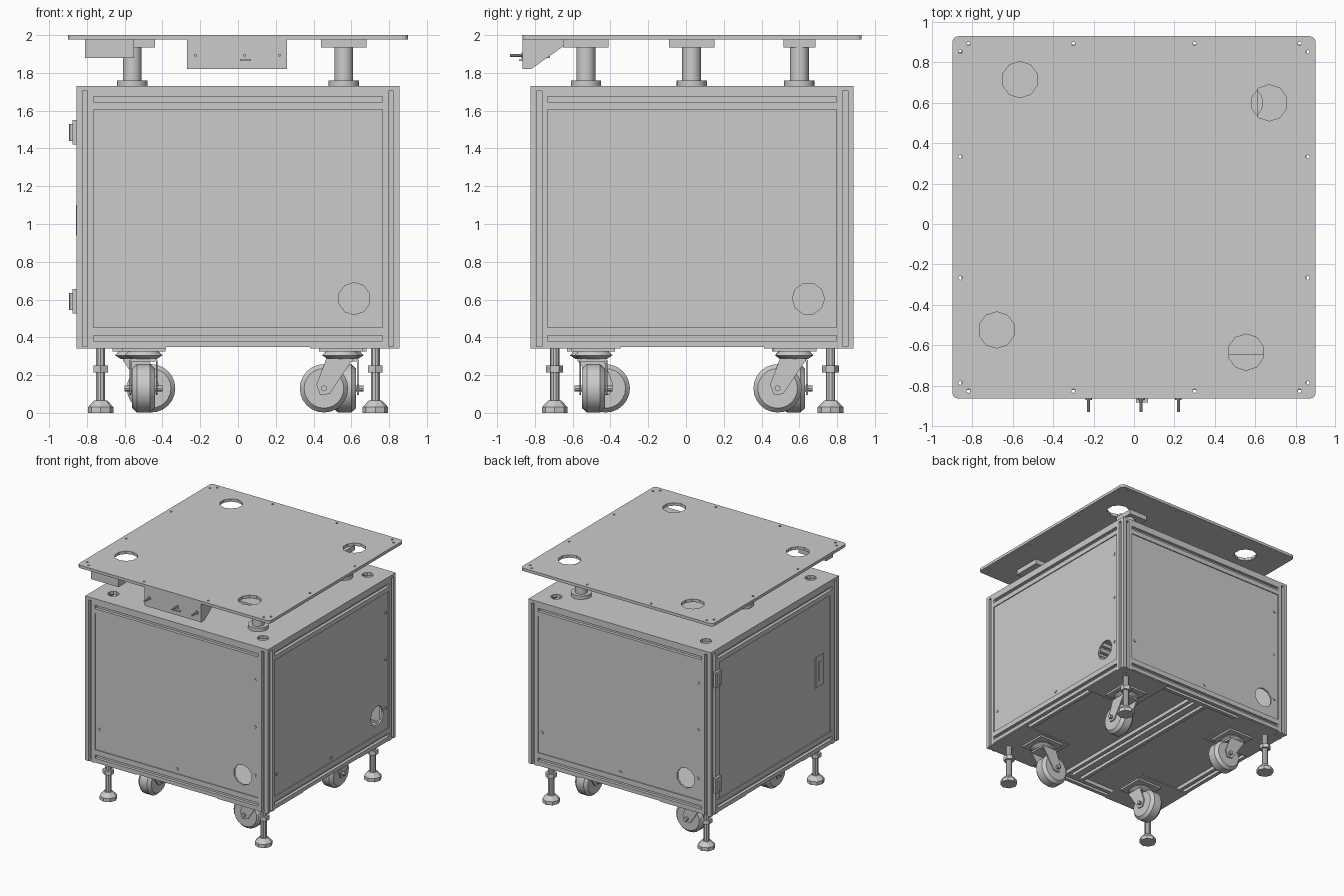
import bpy, bmesh, math
from mathutils import Matrix, Vector

if "Cube" in bpy.data.objects:
    bpy.data.objects.remove(bpy.data.objects["Cube"], do_unlink=True)

CY = 0.033     # cabinet centre in y
HALF = 0.855   # cabinet half width
BAR = 0.09     # profile bar width

metal = bpy.data.materials.new("light_grey_metal")
metal.use_nodes = True
metal.diffuse_color = (0.6, 0.6, 0.6, 1)
metal.node_tree.nodes["Principled BSDF"].inputs["Base Color"].default_value = (0.6, 0.6, 0.6, 1)


def finish(name, bm, matrix=None):
    if matrix is not None:
        bm.transform(matrix)
    bmesh.ops.recalc_face_normals(bm, faces=bm.faces)
    mesh = bpy.data.meshes.new(name)
    bm.to_mesh(mesh)
    bm.free()
    mesh.materials.append(metal)
    ob = bpy.data.objects.new(name, mesh)
    bpy.context.collection.objects.link(ob)
    return ob


def box(name, lo, hi, matrix=None):
    lo, hi = Vector(lo), Vector(hi)
    bm = bmesh.new()
    bmesh.ops.create_cube(bm, size=1)
    bm.transform(Matrix.Translation((lo + hi) / 2) @ Matrix.Diagonal((*(hi - lo), 1)))
    return finish(name, bm, matrix)


def prism(name, points, length, matrix=None):
    """Outline in the xy plane, extruded along z and centred there."""
    bm = bmesh.new()
    face = bm.faces.new([bm.verts.new((x, y, -length / 2)) for x, y in points])
    ext = bmesh.ops.extrude_face_region(bm, geom=[face])["geom"]
    bmesh.ops.translate(bm, vec=(0, 0, length),
                        verts=[v for v in ext if isinstance(v, bmesh.types.BMVert)])
    return finish(name, bm, matrix)


def lathe(name, rings, sides, matrix=None):
    """Stack of closed cones, each (bottom radius, top radius, z0, z1)."""
    bm = bmesh.new()
    for r0, r1, z0, z1 in rings:
        bmesh.ops.create_cone(bm, cap_ends=True, segments=sides, radius1=r0, radius2=r1, depth=z1 - z0,
                              matrix=Matrix.Translation((0, 0, (z0 + z1) / 2)))
    ob = finish(name, bm, matrix)
    if sides > 8:
        for o in bpy.context.selected_objects:
            o.select_set(False)
        ob.select_set(True)
        bpy.context.view_layer.objects.active = ob
        bpy.ops.object.shade_smooth_by_angle(angle=math.radians(31))
    return ob


TURN = {"Z": Matrix(), "X": Matrix.Rotation(math.pi / 2, 4, "Y"), "Y": Matrix.Rotation(math.pi / 2, 4, "X")}


def cut_hole(ob, center, radius, axis="Z", sides=10):
    """Round opening through a sheet along one axis."""
    cutter = lathe("hole_cutter", [(radius, radius, -0.08, 0.08)], sides,
                   Matrix.Translation(center) @ TURN[axis])
    cutter.hide_render = True
    mod = ob.modifiers.new("hole", "BOOLEAN")
    mod.operation, mod.solver, mod.object = "DIFFERENCE", "EXACT", cutter
    bpy.context.view_layer.objects.active = ob
    bpy.ops.object.modifier_apply(modifier=mod.name)
    bpy.data.objects.remove(cutter, do_unlink=True)


def slotted_bar(name, center, length, axis):
    """Square aluminium bar with a groove down each side."""
    h, g, d = BAR / 2, 0.014, 0.025
    side = [(-h, -h), (-g, -h), (-g, d - h), (g, d - h), (g, -h)]
    pts = []
    for k in range(4):
        for x, y in side:
            for _ in range(k):
                x, y = -y, x
            pts.append((x, y))
    return prism(name, pts, length, Matrix.Translation(center) @ TURN[axis])


def at(x, y, z, angle=0):
    return Matrix.Translation((x, y, z)) @ Matrix.Rotation(math.radians(angle), 4, "Z")


# Cabinet frame: corner posts and rails
edge = HALF - BAR / 2
inner = 2 * (HALF - BAR)
for sx in (-1, 1):
    for sy in (-1, 1):
        slotted_bar("corner_post", (sx * edge, CY + sy * edge, 1.025), 1.37, "Z")
for z, label in ((1.66, "top"), (0.395, "bottom")):
    for s in (-1, 1):
        slotted_bar(label + "_rail", (0, CY + s * edge, z), inner, "X")
        slotted_bar(label + "_rail", (s * edge, CY, z), inner, "Y")
for s in (-1, 1):
    slotted_bar("floor_beam", (s * BAR / 2, CY, 0.395), inner, "Y")

# Cabinet side sheets, angle 0 is the front
for name, angle in (("front_panel", 0), ("right_panel", 90), ("back_panel", 180), ("door", 270)):
    place = at(0, CY, 0, angle)
    panel = box(name, (-0.77, -0.847, 0.43), (0.77, -0.832, 1.625), place)
    for z in (0.44, 1.606):
        box("panel_edge_strip", (-0.77, -0.855, z), (0.77, -0.845, z + 0.012), place)
    if name == "door":
        continue
    cut_hole(panel, place @ Vector((0.615, -0.84, 0.605)), 0.085, "X" if angle == 90 else "Y")
    for x, z in ((0.73, 1.44), (0.73, 1.04), (0.73, 0.63), (-0.73, 0.63), (0, 0.49)):
        lathe("panel_screw", [(0.012, 0.012, 0, 0.006)], 8, place @ Matrix.Translation((x, -0.847, z)) @ TURN["Y"])

# Door trim, hinges and latch on the left-hand face
place = at(0, CY, 0, 270)
for s in (-1, 1):
    box("door_edge", (s * 0.755 - 0.015, -0.855, 0.46), (s * 0.755 + 0.015, -0.845, 1.61), place)
for z in (0.59, 1.485):
    box("hinge_leaf", (-0.82, -0.875, z - 0.065), (-0.745, -0.853, z + 0.065), place)
    lathe("hinge_pin", [(0.018, 0.018, z - 0.045, z + 0.045)], 8, place @ Matrix.Translation((-0.775, -0.877, 0)))
box("latch_plate", (0.55, -0.853, 0.89), (0.66, -0.845, 1.15), place)
box("latch_grip", (0.585, -0.858, 0.94), (0.625, -0.852, 1.10), place)

# Cabinet top and floor
top = box("cabinet_top", (-HALF, CY - HALF, 1.705), (HALF, CY + HALF, 1.73))
for sx in (-1, 1):
    for sy in (-1, 1):
        cut_hole(top, (sx * 0.70, CY + sy * 0.70, 1.72), 0.045)
box("cabinet_floor", (-0.80, CY - 0.80, 0.385), (0.80, CY + 0.80, 0.395))

# Levelling feet and corner gussets
for sx in (-1, 1):
    for sy in (-1, 1):
        place = at(sx * 0.727, 0.035 + sy * 0.73, 0)
        lathe("levelling_foot", [(0.068, 0.068, 0, 0.03), (0.068, 0.035, 0.03, 0.065)], 8, place)
        lathe("foot_rod", [(0.025, 0.025, 0.06, 0.36)], 10, place)
        lathe("foot_nut", [(0.045, 0.045, 0.215, 0.25)], 6, place)
        a, b = Vector((sx * 0.38, CY + sy * 0.38, 0.341)), Vector((sx * 0.85, CY + sy * 0.85, 0.351))
        box("corner_gusset", [min(p) for p in zip(a, b)], [max(p) for p in zip(a, b)])

# Swivel casters, each trailing towards its angle
for x, y, angle in ((0.545, -0.49, 180), (-0.50, -0.515, 90), (0.565, 0.575, 270), (-0.55, 0.57, 0)):
    place = at(x, y, 0, angle)
    box("caster_plate", (-0.115, -0.115, 0.325), (0.115, 0.115, 0.342), place)
    lathe("caster_swivel", [(0.07, 0.10, 0.285, 0.305), (0.10, 0.08, 0.305, 0.326)], 16, place)
    box("fork_bridge", (-0.06, -0.07, 0.272), (0.08, 0.07, 0.288), place)
    hub = place @ Matrix.Translation((0.09, 0, 0.13)) @ TURN["Y"]
    for s in (-1, 1):
        prism("fork_arm", [(-0.15, 0.15), (-0.01, 0.15), (0.04, 0.02), (0.02, -0.035), (-0.03, -0.03)],
              0.01, hub @ Matrix.Translation((0, 0, s * 0.07)))
    lathe("caster_wheel", [(0.105, 0.128, -0.06, -0.035), (0.128, 0.128, -0.035, 0.035),
                           (0.128, 0.105, 0.035, 0.06)], 24, hub)
    lathe("caster_axle", [(0.016, 0.016, -0.10, 0.10)], 8, hub)

# Three columns carrying the table
for x, y, pad_x, half in ((0.56, -0.53, 0.56, 0.12), (-0.56, 0.03, -0.56, 0.12), (0.56, 0.60, 0.53, 0.085)):
    lathe("column", [(0.08, 0.08, 1.73, 1.76), (0.05, 0.05, 1.76, 1.94)], 16, at(x, y, 0))
    box("column_pad", (pad_x - half, y - half, 1.935), (pad_x + half, y + half, 1.977))

# Table sheet with rounded corners and four cable openings
r, outline = 0.03, []
for k, (cx, cy) in enumerate(((0.87, 0.90), (-0.87, 0.90), (-0.87, -0.835), (0.87, -0.835))):
    for j in range(4):
        a = math.radians(90 * k + 30 * j)
        outline.append((cx + r * math.cos(a), cy + r * math.sin(a)))
table = prism("table_top", outline, 0.024, at(0, 0, 1.988))
for x, y in ((-0.565, 0.715), (0.67, 0.60), (-0.68, -0.525), (0.555, -0.635)):
    cut_hole(table, (x, y, 1.988), 0.09)
for s in (-1, 1):
    for t in (-0.82, -0.3, 0.3, 0.82):
        for x, y in ((t, CY + s * 0.86), (s * 0.86, CY + t)):
            cut_hole(table, (x, y, 1.988), 0.01, sides=6)

# Control box under the front edge, with its switches
prism("control_box", [(-0.865, 1.977), (-0.865, 1.82), (-0.82, 1.82), (-0.65, 1.94), (-0.65, 1.977)], 0.53,
      Matrix(((0, 0, 1, -0.005), (1, 0, 0, 0), (0, 1, 0, 0), (0, 0, 0, 1))))
for x in (-0.225, 0.035, 0.22):
    lathe("control_knob", [(0.016, 0.016, 0, 0.006), (0.008, 0.008, 0.006, 0.066)], 8,
          Matrix.Translation((x, -0.865, 1.893)) @ TURN["Y"])
box("control_lever", (0.01, -0.885, 1.863), (0.07, -0.86, 1.87))
box("junction_box", (-0.81, -0.81, 1.88), (-0.55, -0.72, 1.977))
